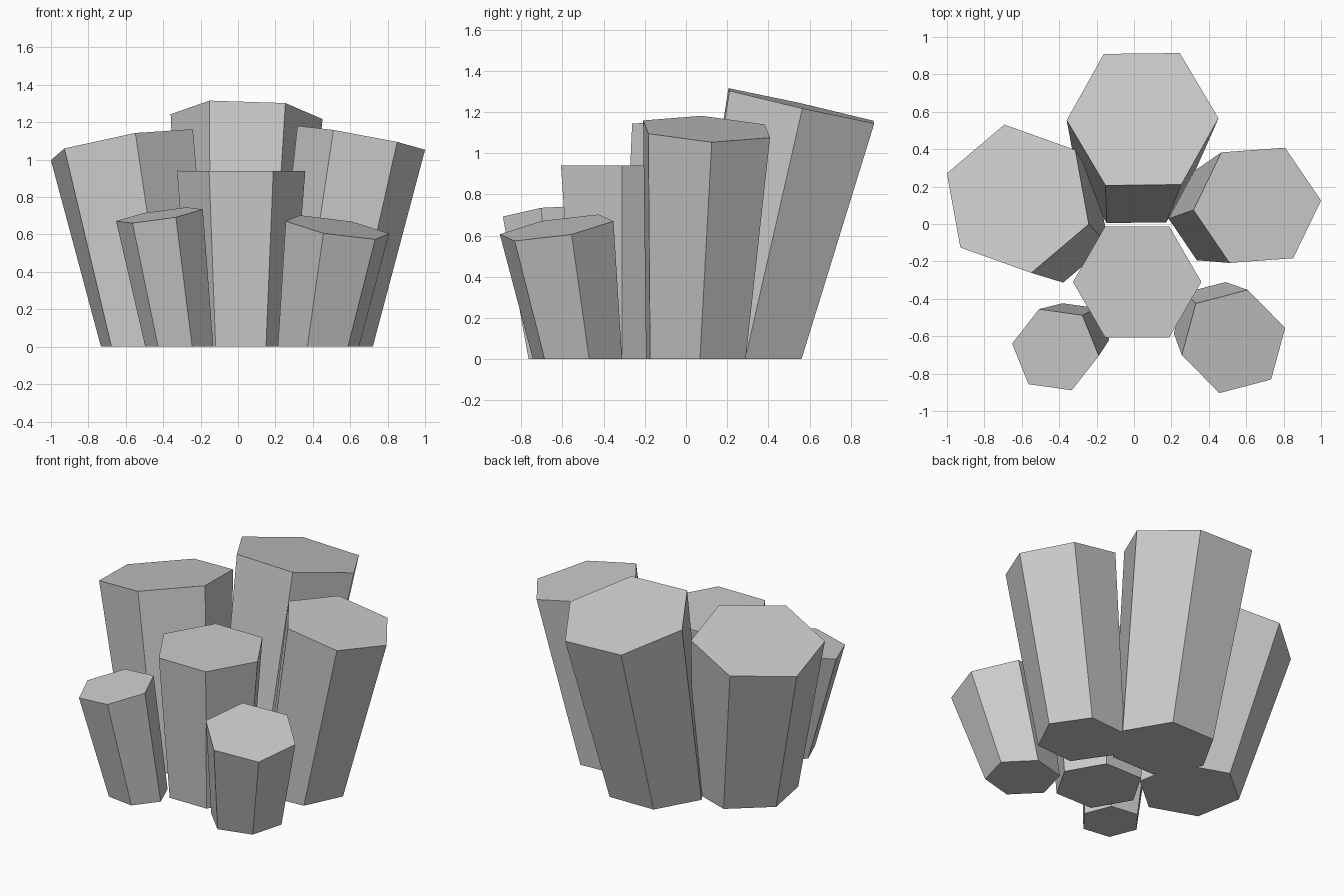
import bpy
import math

if "Cube" in bpy.data.objects:
    bpy.data.objects.remove(bpy.data.objects["Cube"])


def column(name, top, base, radius, turn, taper=0.785):
    """Six-sided column leaning from base to top, its cap square to the lean."""
    tx, ty, tz = top
    bx, by = base
    slope_x, slope_y = (bx - tx) / tz, (by - ty) / tz
    verts = []
    for ring in range(2):
        for i in range(6):
            a = math.radians(turn + 60 * i)
            dx, dy = radius * math.cos(a), radius * math.sin(a)
            if ring:
                verts.append((tx + dx, ty + dy, tz + slope_x * dx + slope_y * dy))
            else:
                verts.append((bx + dx * taper, by + dy * taper, 0))
    faces = [(i, (i + 1) % 6, 6 + (i + 1) % 6, 6 + i) for i in range(6)]
    faces += [tuple(range(5, -1, -1)), tuple(range(6, 12))]
    mesh = bpy.data.meshes.new(name)
    mesh.from_pydata(verts, [], faces)
    bpy.context.collection.objects.link(bpy.data.objects.new(name, mesh))


# Upright column in the middle
column("center_column", (0.017, -0.31, 0.94), (0.015, -0.31), 0.343, 0)
# Tall columns leaning outwards behind it
column("back_column", (0.046, 0.56, 1.23), (0.01, 0.283), 0.406, 0.7)
column("left_column", (-0.621, 0.135, 1.08), (-0.435, -0.002), 0.403, 40.3)
column("right_column", (0.659, 0.10, 1.117), (0.453, 0.048), 0.342, 4.2)
# Short columns at the front
column("front_left_column", (-0.42, -0.672, 0.703), (-0.314, -0.594), 0.234, -8)
column("front_right_column", (0.532, -0.628, 0.638), (0.43, -0.527), 0.286, 14.7)
